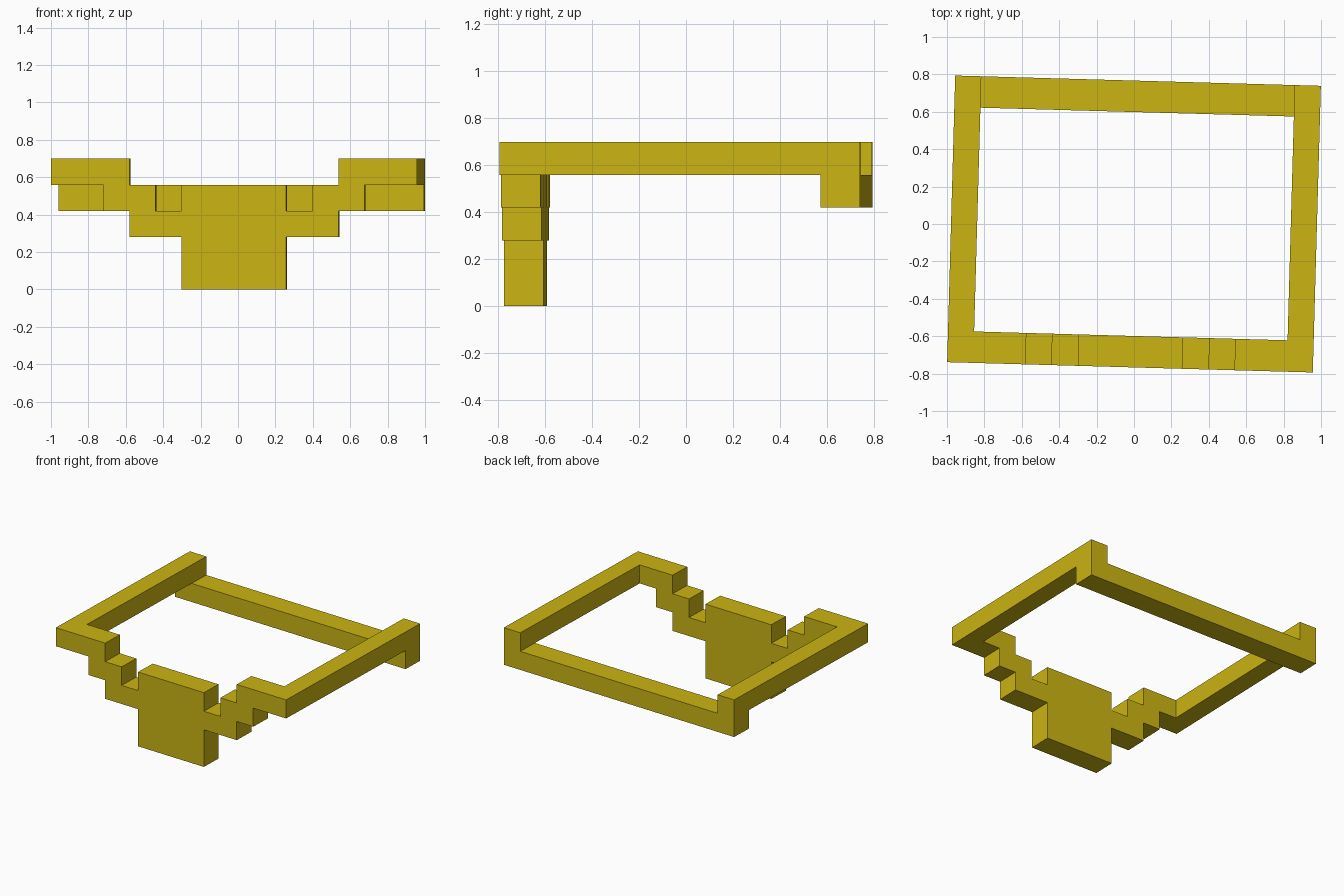
import bpy, bmesh, math
from mathutils import Matrix

if "Cube" in bpy.data.objects:
    bpy.data.objects.remove(bpy.data.objects["Cube"])

U = 0.1397           # block size in x and z
HALF_W = 7 * U
HALF_D = 0.7665
BAR = 0.168          # block depth in y
TURN = Matrix.Rotation(math.radians(-1.61), 4, 'Z')

gold = bpy.data.materials.new("gold")
gold.diffuse_color = (0.6, 0.46, 0.006, 1)
gold.use_nodes = True
gold.node_tree.nodes["Principled BSDF"].inputs["Base Color"].default_value = gold.diffuse_color


def extrude_outline(name, outline, y0, y1):
    """Extrude an x-z outline (in blocks) from y0 to y1."""
    bm = bmesh.new()
    face = bm.faces.new([bm.verts.new((x * U, y0, z * U)) for x, z in outline])
    new = bmesh.ops.extrude_face_region(bm, geom=[face])["geom"]
    bmesh.ops.translate(bm, vec=(0, y1 - y0, 0),
                        verts=[v for v in new if isinstance(v, bmesh.types.BMVert)])
    bmesh.ops.recalc_face_normals(bm, faces=bm.faces)
    bm.transform(TURN)
    mesh = bpy.data.meshes.new(name)
    bm.to_mesh(mesh)
    bm.free()
    mesh.materials.append(gold)
    obj = bpy.data.objects.new(name, mesh)
    bpy.context.collection.objects.link(obj)
    return obj


def rect(x0, x1, z0, z1):
    return [(x0, z0), (x1, z0), (x1, z1), (x0, z1)]


# Stepped front plate, mirrored about the middle
half = [(2, 0), (2, 2), (4, 2), (4, 3), (5, 3), (5, 4), (7, 4), (7, 5),
        (4, 5), (4, 4), (3, 4), (3, 3), (2, 3), (2, 4)]
extrude_outline("front_plate", half + [(-x, z) for x, z in reversed(half)],
                -HALF_D, -HALF_D + BAR)

# Side bars running to the back
for name, x in (("left_side_bar", -7), ("right_side_bar", 6)):
    extrude_outline(name, rect(x, x + 1, 4, 5), -HALF_D + BAR, HALF_D)

# Back bar, one block lower
extrude_outline("back_bar", rect(-7, 7, 3, 4), HALF_D - BAR, HALF_D)
